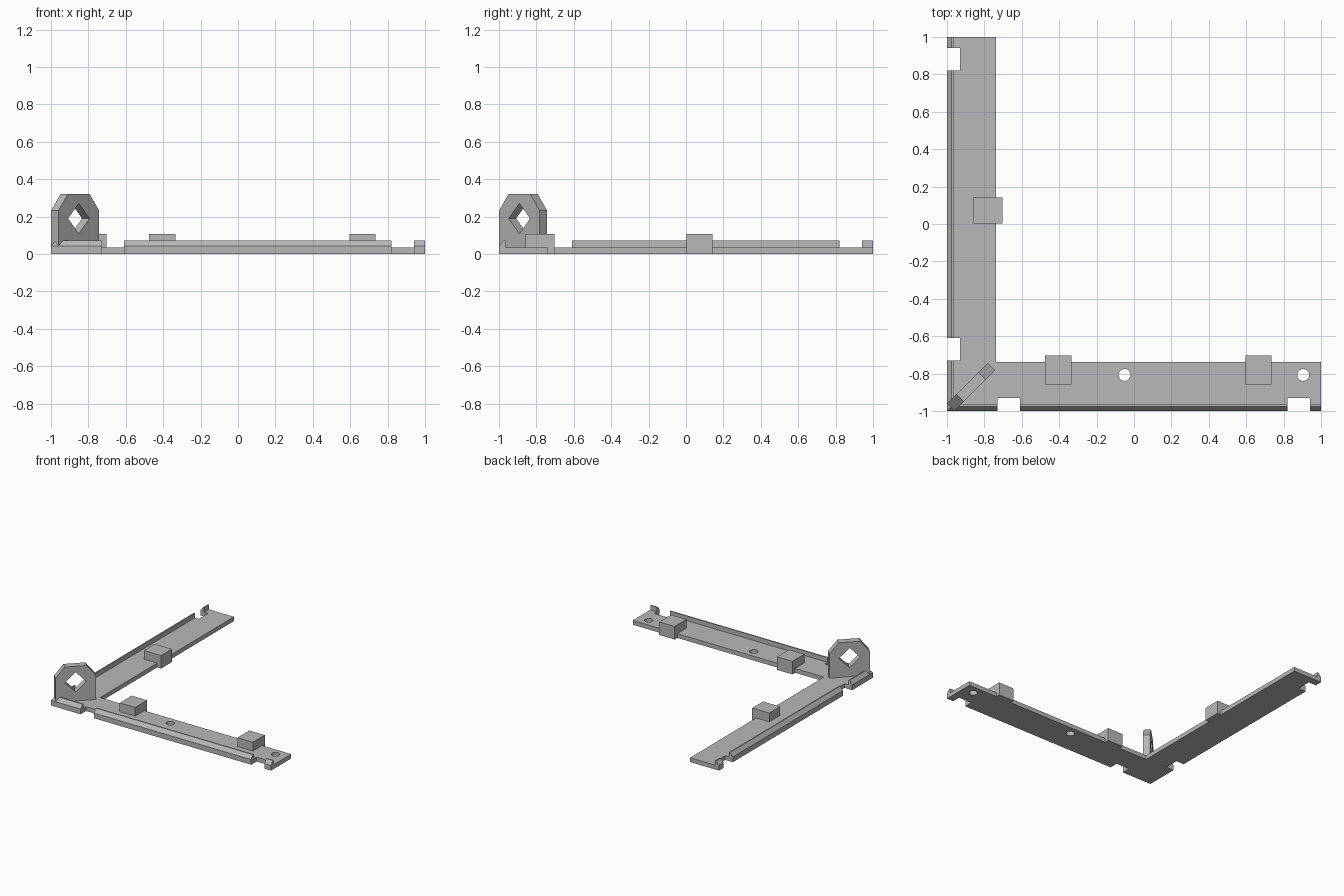
import bpy, bmesh
from mathutils import Vector

cube = bpy.data.objects.get("Cube")
if cube:
    bpy.data.objects.remove(cube)

grey = bpy.data.materials.new("plain grey")
grey.use_nodes = True
colour = (0.48, 0.48, 0.48, 1)
grey.diffuse_color = colour
grey.node_tree.nodes["Principled BSDF"].inputs["Base Color"].default_value = colour


def loft(name, start, end):
    """Closed solid between two matching outlines."""
    bm = bmesh.new()
    a = [bm.verts.new(p) for p in start]
    b = [bm.verts.new(p) for p in end]
    bm.faces.new(a)
    bm.faces.new(b)
    for i in range(len(a)):
        j = (i + 1) % len(a)
        bm.faces.new((a[i], a[j], b[j], b[i]))
    bmesh.ops.recalc_face_normals(bm, faces=bm.faces)
    mesh = bpy.data.meshes.new(name)
    bm.to_mesh(mesh)
    bm.free()
    mesh.materials.append(grey)
    obj = bpy.data.objects.new(name, mesh)
    bpy.context.collection.objects.link(obj)
    return obj


def slab(name, outline, z0, z1):
    return loft(name, [(x, y, z0) for x, y in outline],
                [(x, y, z1) for x, y in outline])


def box(name, x0, x1, y0, y1, z0, z1):
    return slab(name, [(x0, y0), (x1, y0), (x1, y1), (x0, y1)], z0, z1)


def cut(target, cutter):
    cutter.hide_render = True
    cutter.hide_viewport = True
    cutter.display_type = 'WIRE'
    mod = target.modifiers.new("cut", 'BOOLEAN')
    mod.operation = 'DIFFERENCE'
    mod.solver = 'EXACT'
    mod.object = cutter


THICK, LIP_TOP, INNER = 0.035, 0.073, -0.737
NOTCHES = [(-0.73, -0.61), (0.82, 0.94)]
NOTCH_DEPTH = -0.93

# L-shaped base with edge notches, one arm mirrored across the diagonal
edge = [(-1, -1)]
for n0, n1 in NOTCHES:
    edge += [(n0, -1), (n0, NOTCH_DEPTH), (n1, NOTCH_DEPTH), (n1, -1)]
edge += [(1, -1), (1, INNER)]
outline = edge + [(INNER, INNER)] + [(y, x) for x, y in reversed(edge[1:])]
base = slab("base_plate", outline, 0, THICK)

# Round through holes in the front arm
for i, x in enumerate((-0.05, 0.905)):
    bpy.ops.mesh.primitive_cylinder_add(vertices=32, radius=0.032, depth=0.3,
                                        location=(x, -0.807, 0))
    hole = bpy.context.object
    hole.name = f"hole_cutter_{i + 1}"
    hole.data.materials.append(grey)
    cut(base, hole)

# Bevelled lips between the notches, mitred at the corner
profile = [(-1, THICK), (-1, 0.042), (-0.975, LIP_TOP),
           (-0.965, LIP_TOP), (-0.965, THICK)]
stops = [-1] + [s for n in NOTCHES for s in n] + [1]
for i in range(0, len(stops), 2):
    s, e = stops[i], stops[i + 1]
    start = [(d if i == 0 else s, d, z) for d, z in profile]
    end = [(e, d, z) for d, z in profile]
    loft(f"front_lip_{i // 2 + 1}", start, end)
    loft(f"side_lip_{i // 2 + 1}", [(y, x, z) for x, y, z in start],
         [(y, x, z) for x, y, z in end])

# Blocks overhanging the inner edge
for i, x in enumerate((-0.475, 0.595)):
    box(f"front_arm_block_{i + 1}", x, x + 0.14, -0.857, -0.702, 0, 0.107)
box("side_arm_block", -0.857, -0.702, 0.003, 0.143, 0, 0.107)

# Upright corner bracket on the diagonal, with clipped top corners
along = Vector((1, 1, 0)).normalized()
across = Vector((1, -1, 0)).normalized()
middle = Vector((-0.871, -0.871, 0))


def upright(name, shape, half_thickness):
    sides = [[middle + along * u + across * t + Vector((0, 0, z)) for u, z in shape]
             for t in (-half_thickness, half_thickness)]
    return loft(name, *sides)


half = 0.153
bracket = upright("corner_bracket",
                  [(-half, 0.01), (half, 0.01), (half, 0.233),
                   (0.083, 0.32), (-0.083, 0.32), (-half, 0.233)], 0.028)

# Diamond window through the bracket
r, zc = 0.081, 0.19
cut(bracket, upright("window_cutter",
                     [(-r, zc), (0, zc - r), (r, zc), (0, zc + r)], 0.1))
